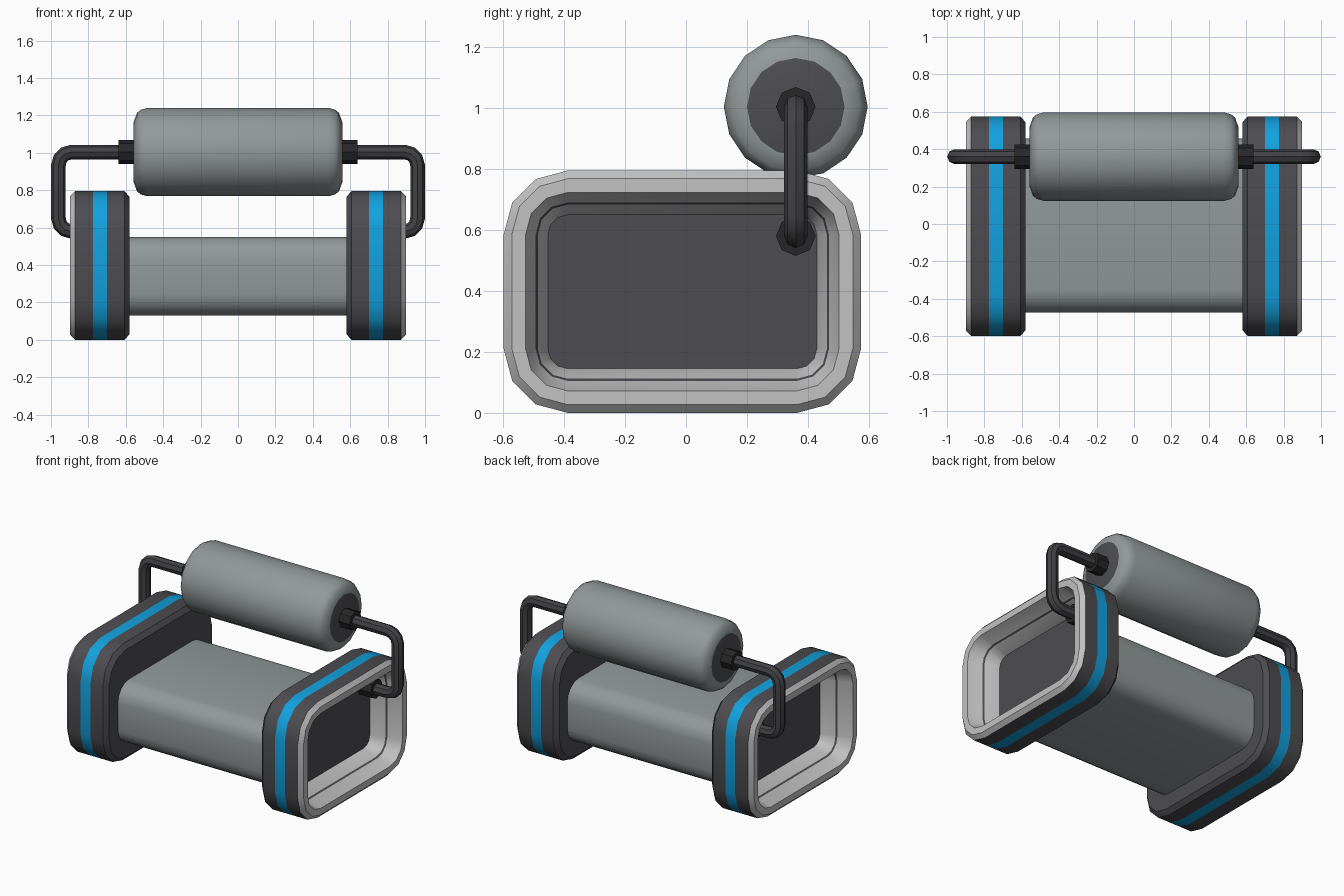
import bpy, bmesh, math

if "Cube" in bpy.data.objects:
    bpy.data.objects.remove(bpy.data.objects["Cube"])


def material(name, rgb):
    m = bpy.data.materials.new(name)
    m.diffuse_color = (*rgb, 1)
    m.use_nodes = True
    m.node_tree.nodes["Principled BSDF"].inputs["Base Color"].default_value = m.diffuse_color
    return m


GREY = material("body grey", (0.29, 0.32, 0.325))
DARK = material("dark grey", (0.075, 0.073, 0.082))
BLUE = material("bright blue", (0.006, 0.36, 0.74))
LIGHT = material("light grey", (0.54, 0.54, 0.54))
BLACK = material("collar black", (0.02, 0.02, 0.021))
TUBE = material("tube grey", (0.055, 0.055, 0.06))


def smooth(ob):
    bpy.ops.object.select_all(action='DESELECT')
    ob.select_set(True)
    bpy.context.view_layer.objects.active = ob
    bpy.ops.object.shade_smooth_by_angle(angle=math.radians(35))


def loft(name, loops, mats, band_mats, caps):
    """Skin a list of equal vertex loops; one material index per band, two for the end caps."""
    bm = bmesh.new()
    rings = [[bm.verts.new(p) for p in loop] for loop in loops]
    n = len(rings[0])
    for a, b, mi in zip(rings, rings[1:], band_mats):
        for i in range(n):
            j = (i + 1) % n
            bm.faces.new((a[i], a[j], b[j], b[i])).material_index = mi
    bm.faces.new(rings[0]).material_index = caps[0]
    bm.faces.new(rings[-1]).material_index = caps[1]
    bmesh.ops.recalc_face_normals(bm, faces=bm.faces)
    me = bpy.data.meshes.new(name)
    bm.to_mesh(me)
    bm.free()
    for m in mats:
        me.materials.append(m)
    ob = bpy.data.objects.new(name, me)
    bpy.context.collection.objects.link(ob)
    smooth(ob)
    return ob


def rounded_rect(x, cy, cz, hy, hz, r, seg):
    """Rounded rectangle in the YZ plane."""
    pts = []
    for q, (sy, sz) in enumerate([(1, 1), (-1, 1), (-1, -1), (1, -1)]):
        for k in range(seg + 1):
            a = math.pi / 2 * (q + k / seg)
            pts.append((x, cy + sy * (hy - r) + r * math.cos(a),
                        cz + sz * (hz - r) + r * math.sin(a)))
    return pts


def circle(x, cy, cz, r, n):
    return [(x, cy + r * math.cos(2 * math.pi * i / n),
             cz + r * math.sin(2 * math.pi * i / n)) for i in range(n)]


AY, AZ, LOW = 0.36, 1.004, 0.58    # roller axis and lower handle height

# Main body between the end frames
loft("body", [rounded_rect(x, -0.008, 0.34, 0.466, 0.211, 0.12, 4) for x in (-0.6, 0.6)],
     [GREY], [0], (0, 0))

# Roller with rounded shoulders and dark end discs
shoulder = [(0.558, 0.16), (0.54, 0.21), (0.52, 0.226), (0.485, 0.236)]
profile = [(-x, r) for x, r in shoulder] + [(x, r) for x, r in reversed(shoulder)]
loft("roller", [circle(x, AY, AZ, r, 16) for x, r in profile],
     [GREY, DARK], [0] * 7, (1, 1))

# End frame section: x position, inset from outline, material of the next band
FRAME = [(0.58, 0.03, 0), (0.607, 0, 0), (0.70, 0, 1), (0.775, 0, 0), (0.872, 0, 2),
         (0.898, 0.027, 2), (0.898, 0.072, 2), (0.805, 0.105, 0), (0.795, 0.112, 2),
         (0.70, 0.145, 0)]

for s, side in ((-1, "left"), (1, "right")):
    # End frame with blue stripe, pale rim and recessed tray
    loft(side + "_end_frame",
         [rounded_rect(s * x, -0.012, 0.3975, 0.586 - d, 0.3975 - d, 0.21 - d, 3)
          for x, d, _ in FRAME],
         [DARK, BLUE, LIGHT], [m for *_, m in FRAME], (0, 0))

    # Collars where the handle meets the roller and the frame
    for part, x0, x1, z in (("roller", 0.55, 0.64, AZ), ("frame", 0.695, 0.80, LOW)):
        loft(f"{side}_{part}_collar", [circle(s * x, AY, z, 0.065, 8) for x in (x0, x1)],
             [BLACK], [0], (0, 0))

    # Bent handle tube
    path, R, X = [(0.6, AZ)], 0.07, 0.96
    for cz, start in ((AZ - R, 90), (LOW + R, 0)):
        for k in range(4):
            a = math.radians(start - 30 * k)
            path.append((X - R + R * math.cos(a), cz + R * math.sin(a)))
    path.append((0.7, LOW))
    cu = bpy.data.curves.new(side + "_handle", 'CURVE')
    cu.dimensions = '3D'
    cu.bevel_depth = 0.039
    cu.bevel_resolution = 2
    sp = cu.splines.new('POLY')
    sp.points.add(len(path) - 1)
    for p, (x, z) in zip(sp.points, path):
        p.co = (s * x, AY, z, 1)
    cu.materials.append(TUBE)
    ob = bpy.data.objects.new(side + "_handle", cu)
    bpy.context.collection.objects.link(ob)
    bpy.ops.object.select_all(action='DESELECT')
    ob.select_set(True)
    bpy.context.view_layer.objects.active = ob
    bpy.ops.object.convert(target='MESH')
    smooth(bpy.context.view_layer.objects.active)
